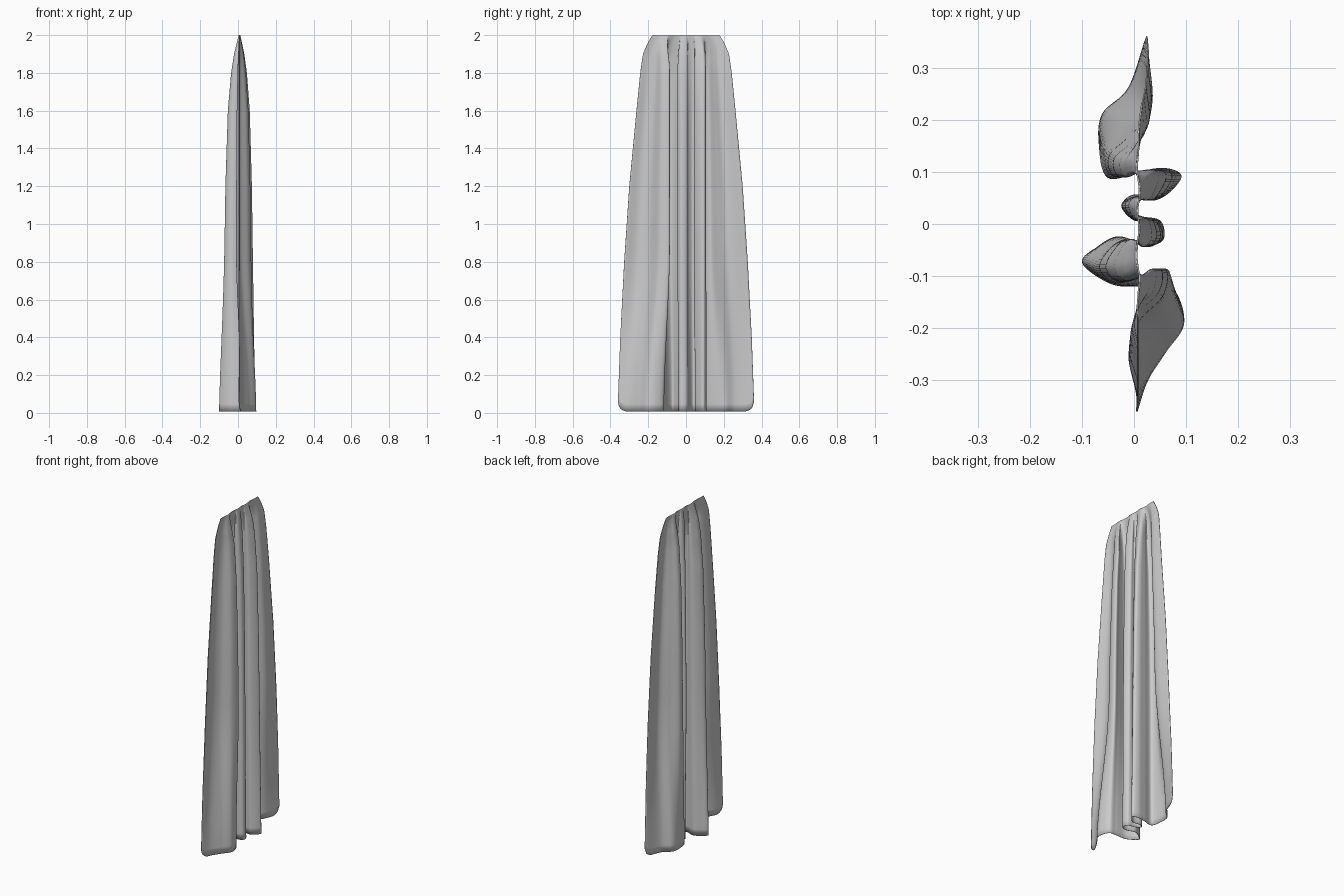
import bpy, bmesh, math
from mathutils import Vector

if "Cube" in bpy.data.objects:
    bpy.data.objects.remove(bpy.data.objects["Cube"])

# Fold paths of the cloth seen from above: at the hem and higher up
INNER = [(0.03, -0.098), (-0.04, -0.115), (-0.083, -0.085), (-0.06, -0.05), (-0.02, -0.03),
         (0.03, -0.043), (0.06, -0.025), (0.045, 0.008), (0.0, 0.008), (-0.028, 0.035),
         (0.0, 0.052), (0.05, 0.048), (0.088, 0.09), (0.06, 0.106), (0.01, 0.1)]
INNER_HEM = [(0.03, -0.118), (-0.04, -0.115), (-0.098, -0.075), (-0.07, -0.045), (-0.03, -0.025),
             (0.02, -0.04), (0.055, -0.03), (0.05, 0.005), (0.01, 0.015), (-0.02, 0.037),
             (0.0, 0.055), (0.05, 0.05), (0.09, 0.09), (0.06, 0.106), (0.01, 0.1)]
HEM = [(0.005, -0.36), (0.025, -0.30), (0.06, -0.245), (0.095, -0.19), (0.075, -0.125)] + INNER_HEM + \
      [(-0.05, 0.09), (-0.066, 0.15), (-0.06, 0.21), (-0.01, 0.26), (0.025, 0.36)]
MID = [(0.008, -0.36), (-0.012, -0.28), (0.01, -0.21), (0.065, -0.15), (0.075, -0.09)] + INNER + \
      [(-0.05, 0.093), (-0.06, 0.14), (-0.01, 0.19), (0.037, 0.25), (0.03, 0.36)]

# Height, half width along y, fold depth
PROFILE = [(0, .362, 1.0), (.4, .348, .93), (.8, .327, .87), (1.2, .3, .8),
           (1.6, .262, .66), (1.8, .242, .47), (1.9, .228, .30), (1.96, .202, .14), (2, .178, .03)]
ROWS, SUB = 70, 9


def spline(pts, sub):
    p = [Vector(q) for q in pts]
    p = [2 * p[0] - p[1]] + p + [2 * p[-1] - p[-2]]
    out = []
    for i in range(1, len(p) - 2):
        for k in range(sub):
            t = k / sub
            a, b, c, d = p[i - 1:i + 3]
            out.append(0.5 * (2 * b + (c - a) * t + (2 * a - 5 * b + 4 * c - d) * t * t
                              + (3 * b - a - 3 * c + d) * t ** 3))
    return out + [p[-2]]


def profile(z):
    for a, b in zip(PROFILE, PROFILE[1:]):
        if z <= b[0]:
            t = (z - a[0]) / (b[0] - a[0])
            return a[1] + (b[1] - a[1]) * t, a[2] + (b[2] - a[2]) * t
    return PROFILE[-1][1:]


hem, mid = spline(HEM, SUB), spline(MID, SUB)

# Share of the cloth width, used to gather it evenly along the top edge
share = [0]
for a, b in zip(mid, mid[1:]):
    share.append(share[-1] + (b - a).length)
share = [2 * s / share[-1] - 1 for s in share]

bm = bmesh.new()
grid = []
for r in range(ROWS + 1):
    t = 1 - (1 - r / ROWS) ** 1.4
    row = []
    for h, m, s in zip(hem, mid, share):
        # Rounded lower corners
        e = max(0, 1 - (0.36 - abs(h.y)) / 0.05)
        low = 0.008 + 0.05 * (1 - math.sqrt(max(0, 1 - e * e)))
        z = low + (2 - low) * t
        half, depth = profile(min(z, 2))
        w = min(1, z / 0.9)
        q = h.lerp(m, w * w * (3 - 2 * w))
        y = q.y
        if abs(y) > 0.1:
            y = math.copysign(0.1 + (abs(y) - 0.1) * (half - 0.1) / 0.26, y)
        # Gathers just under the top edge
        k = max(0, (z - 1.8) / 0.2) ** 2
        y += (s * half - y) * k * 0.8
        row.append(bm.verts.new((0.008 + (q.x - 0.008) * depth, y, z)))
    grid.append(row)
for a, b in zip(grid, grid[1:]):
    for i in range(len(a) - 1):
        bm.faces.new((a[i], a[i + 1], b[i + 1], b[i]))

# Hanging curtain
me = bpy.data.meshes.new("curtain")
bm.to_mesh(me)
bm.free()
ob = bpy.data.objects.new("curtain", me)
bpy.context.collection.objects.link(ob)
for f in me.polygons:
    f.use_smooth = True
mod = ob.modifiers.new("cloth_thickness", 'SOLIDIFY')
mod.thickness = 0.003
mod.offset = 0
